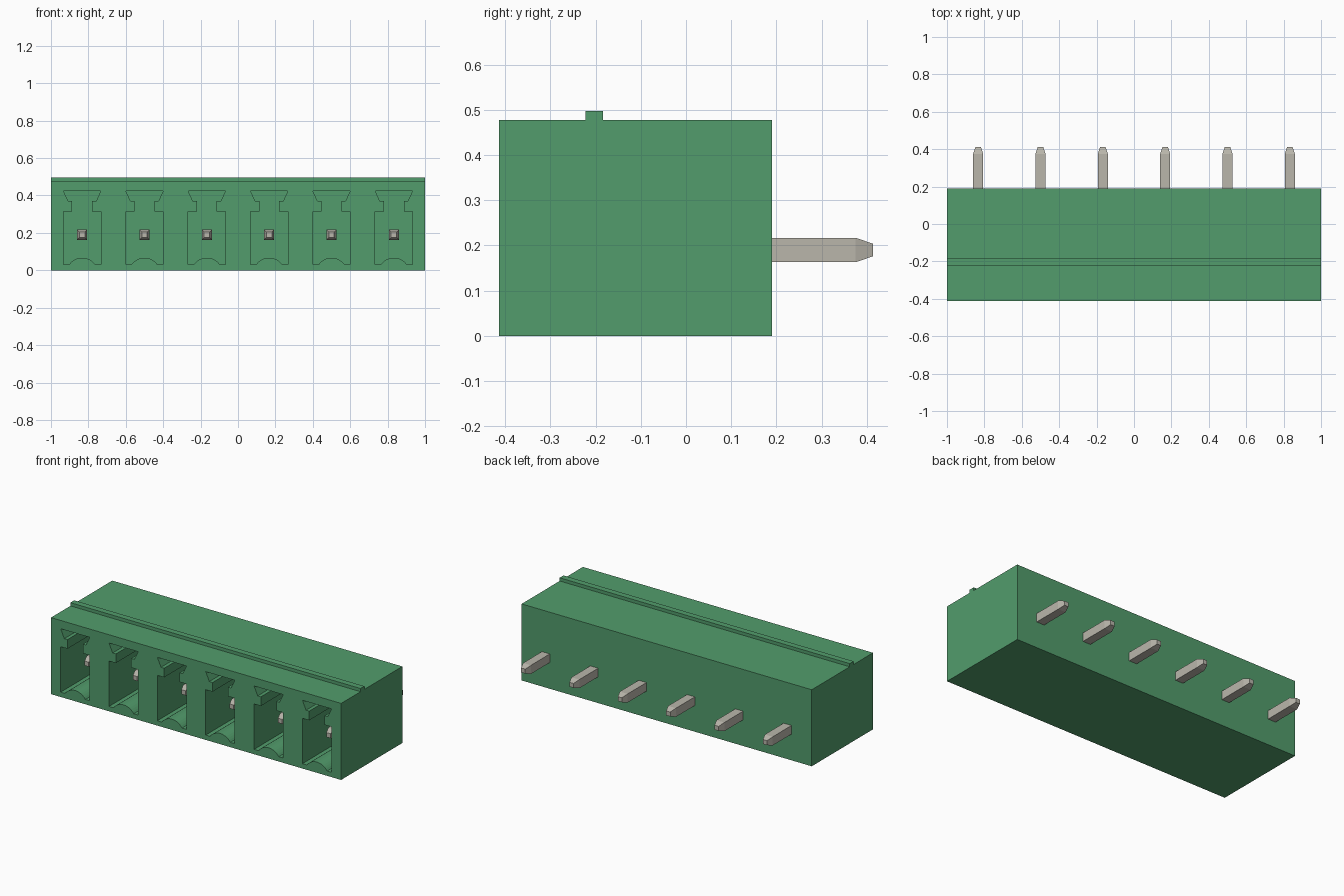
import bpy, bmesh, math
from mathutils import Vector

if "Cube" in bpy.data.objects:
    bpy.data.objects.remove(bpy.data.objects["Cube"], do_unlink=True)

POLES = 6
PITCH = 2 / POLES
FRONT, BACK, POCKET_END = -0.413, 0.19, 0.08
PIN_Z = 0.19
centres = [-1 + PITCH * (i + 0.5) for i in range(POLES)]


def material(name, rgb):
    m = bpy.data.materials.new(name)
    m.use_nodes = True
    m.diffuse_color = (*rgb, 1)
    m.node_tree.nodes["Principled BSDF"].inputs["Base Color"].default_value = (*rgb, 1)
    return m


def finish(name, bm, mat):
    bmesh.ops.recalc_face_normals(bm, faces=bm.faces)
    mesh = bpy.data.meshes.new(name)
    bm.to_mesh(mesh)
    bm.free()
    mesh.materials.append(mat)
    obj = bpy.data.objects.new(name, mesh)
    bpy.context.collection.objects.link(obj)
    return obj


def prism(bm, points, direction):
    """Extrude a closed outline along a direction into a solid."""
    face = bm.faces.new([bm.verts.new(p) for p in points])
    out = bmesh.ops.extrude_face_region(bm, geom=[face], use_keep_orig=True)
    verts = [g for g in out["geom"] if isinstance(g, bmesh.types.BMVert)]
    bmesh.ops.translate(bm, verts=verts, vec=Vector(direction))


green = material("green plastic", (0.085, 0.335, 0.15))
metal = material("tinned metal", (0.49, 0.47, 0.41))

# Housing: side profile with the ridge on top, extruded across the width
side = [(FRONT, 0), (BACK, 0), (BACK, 0.477), (-0.184, 0.477), (-0.184, 0.497),
        (-0.222, 0.497), (-0.222, 0.477), (FRONT, 0.477)]
bm = bmesh.new()
prism(bm, [(-1, y, z) for y, z in side], (2, 0, 0))
housing = finish("housing", bm, green)

# Socket outline: dovetail slot, neck, pocket and curved bump on the floor
half = [(0.1, 0.03), (0.1, 0.313), (0.053, 0.313), (0.053, 0.37),
        (0.075, 0.37), (0.1, 0.425)]
chord, rise = 0.07, 0.037
radius = (chord ** 2 + rise ** 2) / (2 * rise)
sweep = math.asin(chord / radius)
bump = []
for i in range(13):
    a = sweep * (i / 6 - 1)
    bump.append((radius * math.sin(a), 0.03 + rise - radius * (1 - math.cos(a))))
outline = bump + half + [(-x, z) for x, z in reversed(half)]

bm = bmesh.new()
for cx in centres:
    prism(bm, [(cx + x, FRONT - 0.05, z) for x, z in outline],
          (0, POCKET_END - FRONT + 0.05, 0))
cutter = finish("socket_cutter", bm, green)
cutter.hide_render = True

cut = housing.modifiers.new("sockets", "BOOLEAN")
cut.operation = "DIFFERENCE"
cut.solver = "EXACT"
cut.object = cutter
bpy.context.view_layer.objects.active = housing
bpy.ops.object.modifier_apply(modifier=cut.name)
bpy.data.objects.remove(cutter, do_unlink=True)

# Contact pins: square bars with both ends tapered
rings = [(-0.3, 0.014), (-0.262, 0.027), (0.375, 0.027), (0.413, 0.014)]
corners = [(-1, -1), (1, -1), (1, 1), (-1, 1)]
for n, cx in enumerate(centres, 1):
    bm = bmesh.new()
    loops = [[bm.verts.new((cx + r * sx, y, PIN_Z + r * sz)) for sx, sz in corners]
             for y, r in rings]
    for a, b in zip(loops, loops[1:]):
        for i in range(4):
            j = (i + 1) % 4
            bm.faces.new((a[i], a[j], b[j], b[i]))
    bm.faces.new(loops[0])
    bm.faces.new(loops[-1])
    finish(f"contact_pin_{n}", bm, metal)
